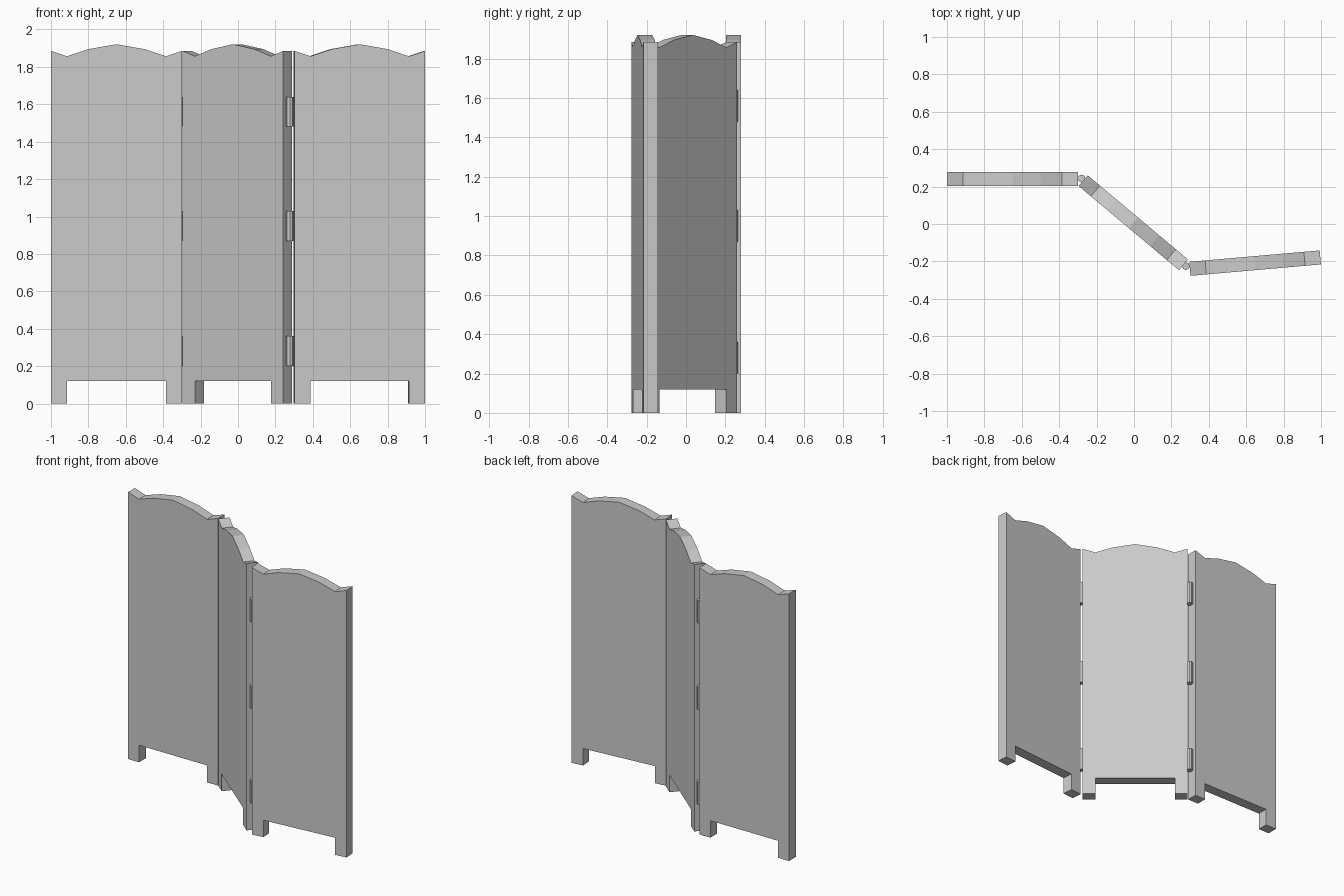
import bpy, bmesh, math
from mathutils import Matrix

if "Cube" in bpy.data.objects:
    bpy.data.objects.remove(bpy.data.objects["Cube"])

T = 0.075  # panel thickness

# Scalloped top and cut-out feet, along panel width (u, z)
HALF = [(0, 0), (0, 1.885), (0.085, 1.857), (0.20, 1.895)]
FOOT = [(0.615, 0), (0.615, 0.12), (0.085, 0.12), (0.085, 0)]
PROFILE = HALF + [(0.35, 1.921)] + [(0.7 - u, z) for u, z in reversed(HALF)] + FOOT


def finish(name, bm):
    bmesh.ops.recalc_face_normals(bm, faces=bm.faces)
    mesh = bpy.data.meshes.new(name)
    bm.to_mesh(mesh)
    bm.free()
    obj = bpy.data.objects.new(name, mesh)
    bpy.context.collection.objects.link(obj)
    return obj


def panel(name, x, y, degrees):
    """Extruded panel; (x, y) is its front left corner."""
    bm = bmesh.new()
    face = bm.faces.new([bm.verts.new((u, 0, z)) for u, z in PROFILE])
    out = bmesh.ops.extrude_face_region(bm, geom=[face])
    moved = [v for v in out["geom"] if isinstance(v, bmesh.types.BMVert)]
    bmesh.ops.translate(bm, verts=moved, vec=(0, T, 0))
    obj = finish(name, bm)
    obj.location = (x, y, 0)
    obj.rotation_euler.z = math.radians(degrees)


def hinge(name, x, y, z):
    bm = bmesh.new()
    bmesh.ops.create_cone(bm, cap_ends=True, segments=8, radius1=0.021, radius2=0.021,
                          depth=0.16, matrix=Matrix.Translation((x, y, z)))
    finish(name, bm)


# Three folding panels
panel("left_panel", -1.0, 0.204, 0)
panel("middle_panel", -0.296, 0.203, -40)
panel("right_panel", 0.302, -0.277, 5)

# Hinge barrels at both folds
for side, x, y in (("left", -0.28, 0.243), ("right", 0.277, -0.225)):
    for level, z in (("lower", 0.28), ("middle", 0.95), ("upper", 1.56)):
        hinge(f"{side}_{level}_hinge", x, y, z)
